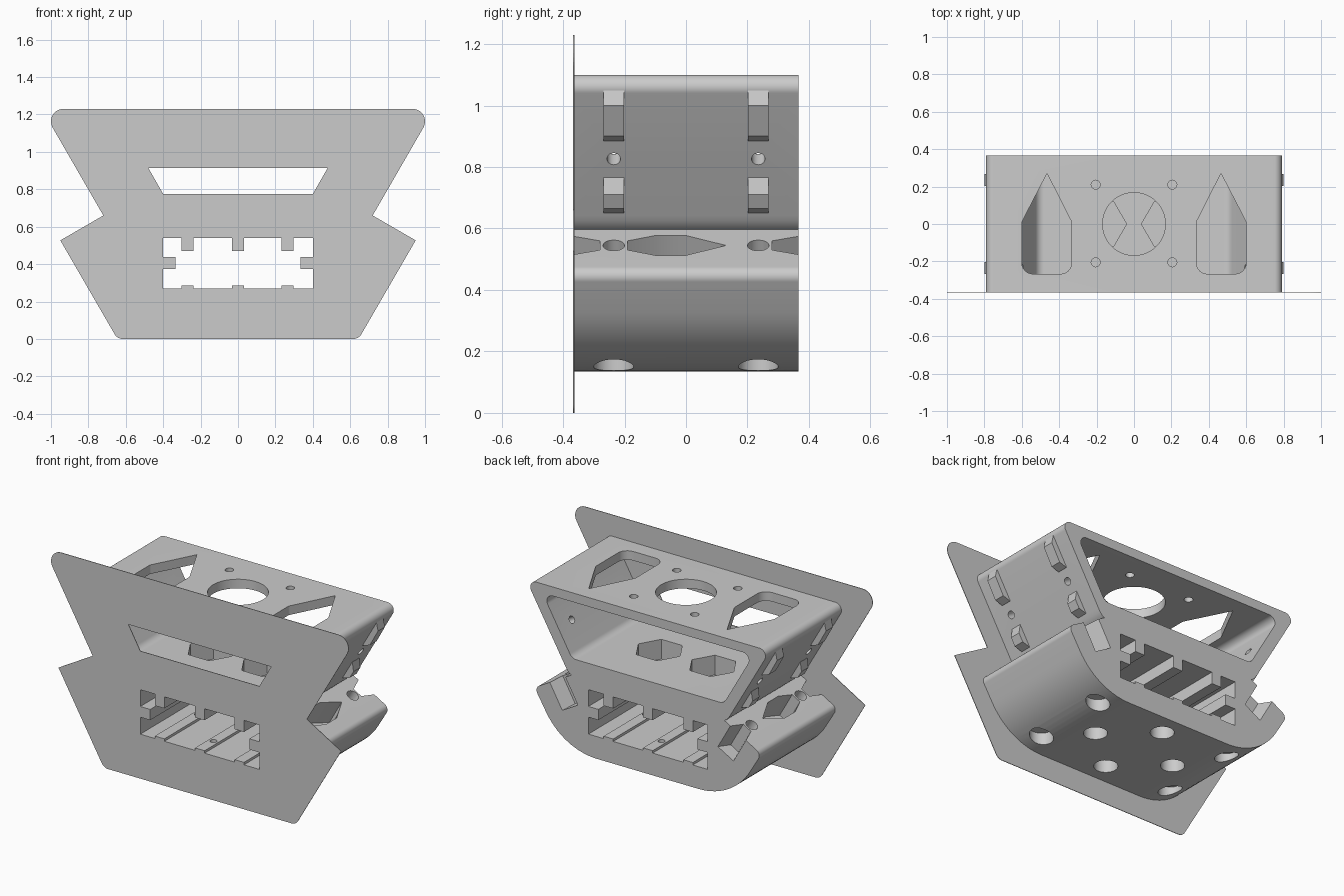
import bpy, bmesh, math
from mathutils import Vector

cube = bpy.data.objects.get("Cube")
if cube:
    bpy.data.objects.remove(cube, do_unlink=True)

grey = bpy.data.materials.new("plain_grey")
grey.use_nodes = True
grey.diffuse_color = (0.6, 0.6, 0.6, 1)
grey.node_tree.nodes["Principled BSDF"].inputs["Base Color"].default_value = (0.6, 0.6, 0.6, 1)

X, Y, Z = Vector((1, 0, 0)), Vector((0, 1, 0)), Vector((0, 0, 1))
FRONT, BACK = -0.364, 0.366


def rounded(corners, steps=10):
    """Round each (a, b, radius) corner of a closed polygon."""
    out = []
    for i, (a, b, r) in enumerate(corners):
        p = Vector((a, b))
        if r == 0:
            out.append(p)
            continue
        d1 = (Vector(corners[i - 1][:2]) - p).normalized()
        d2 = (Vector(corners[(i + 1) % len(corners)][:2]) - p).normalized()
        half = d1.angle(d2) / 2
        centre = p + (d1 + d2).normalized() * r / math.sin(half)
        s = p + d1 * r / math.tan(half) - centre
        e = p + d2 * r / math.tan(half) - centre
        sweep = s.angle(e)
        for k in range(steps + 1):
            t = k / steps
            out.append(centre + (s * math.sin((1 - t) * sweep) + e * math.sin(t * sweep)) / math.sin(sweep))
    return out


def mirrored(half):
    return half + [(-c[0],) + tuple(c[1:]) for c in reversed(half)]


def circle(r, n=32, a=0, b=0):
    return [(a + r * math.cos(math.tau * i / n), b + r * math.sin(math.tau * i / n)) for i in range(n)]


def prism(name, pts, origin, u, v, w, side=1):
    """Extrude a 2D outline lying on axes u, v along the vector w."""
    bm = bmesh.new()
    vs = []
    for a, b in pts:
        p = Vector(origin) + u * a + v * b
        vs.append(bm.verts.new((p.x * side, p.y, p.z)))
    face = bm.faces.new(vs)
    ext = bmesh.ops.extrude_face_region(bm, geom=[face])
    move = Vector((w.x * side, w.y, w.z))
    bmesh.ops.translate(bm, vec=move, verts=[g for g in ext["geom"] if isinstance(g, bmesh.types.BMVert)])
    bmesh.ops.recalc_face_normals(bm, faces=bm.faces)
    mesh = bpy.data.meshes.new(name)
    bm.to_mesh(mesh)
    bm.free()
    mesh.materials.append(grey)
    ob = bpy.data.objects.new(name, mesh)
    bpy.context.collection.objects.link(ob)
    return ob


def activate(ob):
    bpy.ops.object.select_all(action="DESELECT")
    ob.select_set(True)
    bpy.context.view_layer.objects.active = ob


def cut(target, *args, side=1):
    cutter = prism("cutter", *args, side=side)
    cutter.hide_render = True
    mod = target.modifiers.new("cut", "BOOLEAN")
    mod.operation, mod.solver, mod.object = "DIFFERENCE", "EXACT", cutter
    activate(target)
    bpy.ops.object.modifier_apply(modifier=mod.name)
    bpy.data.objects.remove(cutter, do_unlink=True)


# Tunnel outline with ribs, side tabs and floor nubs
def tunnel_outline():
    pts = [(-0.4, 0.27)]
    for c in (-0.27, 0, 0.265):
        pts += [(c - 0.032, 0.27), (c - 0.032, 0.285), (c + 0.032, 0.285), (c + 0.032, 0.27)]
    pts += [(0.4, 0.27), (0.4, 0.373), (0.333, 0.373), (0.333, 0.438), (0.4, 0.438), (0.4, 0.54)]
    for c in (0.265, 0, -0.27):
        pts += [(c + 0.032, 0.54), (c + 0.032, 0.47), (c - 0.032, 0.47), (c - 0.032, 0.54)]
    return pts + [(-0.4, 0.54), (-0.4, 0.438), (-0.333, 0.438), (-0.333, 0.373), (-0.4, 0.373)]


# Front plate with slot and tunnel opening
plate_half = [(1.049, 1.23, 0.067), (0.72, 0.66, 0), (0.95, 0.527, 0), (0.645, 0, 0.05)]
plate = prism("front_plate", rounded(mirrored(plate_half)), (0, -0.367, 0), X, Z, Y * 0.0035)
through = ((0, -0.6, 0), X, Z, Y * 1.2)
cut(plate, mirrored([(0.48, 0.915), (0.4, 0.775)]), *through)
cut(plate, tunnel_outline(), *through)

# Body: flared upper box over a rounded lower hull
body_half = [(0.82, 1.1, 0.04), (0.533, 0.602, 0.04), (0.5, 0.602, 0), (0.522, 0.592, 0),
             (0.766, 0.455 + 0.003, 0.035), (0.568, 0.135, 0.4)]
body_half = [(0.82, 1.1, 0.04), (0.556, 0.643, 0), (0.545, 0.625, 0), (0.53, 0.607, 0),
             (0.515, 0.597, 0), (0.762, 0.457, 0.035), (0.568, 0.135, 0.4)]
body = prism("body", rounded(mirrored(body_half), 14), (0, FRONT, 0), X, Z, Y * (BACK - FRONT))

# Upper hollow and tunnel
hollow = rounded(mirrored([(0.708, 1.045, 0.04), (0.51, 0.7, 0.05)]))
cut(body, hollow, *through)
cut(body, tunnel_outline(), *through)

# Openings in the top panel
top = ((0, 0, 0.98), X, Y, Z * 0.3)
cut(body, circle(0.168, 48), *top)
for side in (1, -1):
    teardrop = rounded([(0.465, 0.27, 0), (0.333, 0.01, 0.03), (0.333, -0.267, 0.06),
                        (0.6, -0.267, 0.06), (0.6, 0.01, 0.03)], 6)
    cut(body, teardrop, *top, side=side)
    for y in (-0.205, 0.21):
        cut(body, circle(0.024, 20, 0.205, y), *top, side=side)
    # Hexagonal pockets in the upper floor
    cut(body, circle(0.14, 6, 0.18, 0), (0, 0, 0.58), X, Y, Z * 0.2, side=side)

# Round pockets under the hull, with small bolt holes
for x, y in [(x, y) for x in (-0.45, 0, 0.45) for y in (-0.235, 0.235)] + [(-0.27, 0), (0.27, 0)]:
    cut(body, circle(0.065, 32, x, y), (0, 0, 0.05), X, Y, Z * 0.16)
    if abs(x) < 0.4:
        cut(body, circle(0.02, 16, x, y), (0, 0, 0.05), X, Y, Z * 0.3)

# Side details: wall holes, ledge pockets and strap hooks
slope = Vector((0.87, 0, -0.494))
inward = Vector((-0.494, 0, -0.87))
ledge = Vector((0.607, 0, 0.545)) - inward * 0.05
long_hex = [(-0.19, 0.03), (-0.1, 0.065), (0, 0.065), (0.13, 0), (0, -0.065), (-0.1, -0.065), (-0.19, -0.03)]
wall_normal = Vector((0.866, 0, -0.5))
wall_up = Vector((0.5, 0, 0.866))
long_hook = [(0.75, 1.05), (0.789, 1.05), (0.8, 1.0), (0.745, 0.9), (0.7, 0.885), (0.66, 0.885)]
short_hook = [(0.6, 0.765), (0.627, 0.765), (0.635, 0.71), (0.609, 0.665), (0.56, 0.65), (0.53, 0.65)]
for side, label in ((1, "left"), (-1, "right")):
    cut(body, long_hex, ledge, Y, slope, inward * 0.22, side=side)
    for end, place in ((-1, "front"), (1, "back")):
        y = 0.235 * end
        pocket = [(0.28 * end, 0.03), (0.38 * end, 0.065), (0.38 * end, -0.065), (0.28 * end, -0.03)]
        cut(body, pocket, ledge, Y, slope, inward * 0.22, side=side)
        cut(body, circle(0.035, 24, y), ledge, Y, slope, inward * 0.2, side=side)
        cut(body, circle(0.022, 20, y), (0.56, 0, 0.885), Y, wall_up, wall_normal * 0.2, side=side)
        for kind, outline in (("upper", long_hook), ("lower", short_hook)):
            prism(f"{label}_{place}_{kind}_hook", outline, (0, y - 0.033, 0), X, Z, Y * 0.066, side=side)

activate(body)
bpy.ops.object.shade_smooth_by_angle(angle=math.radians(30))
